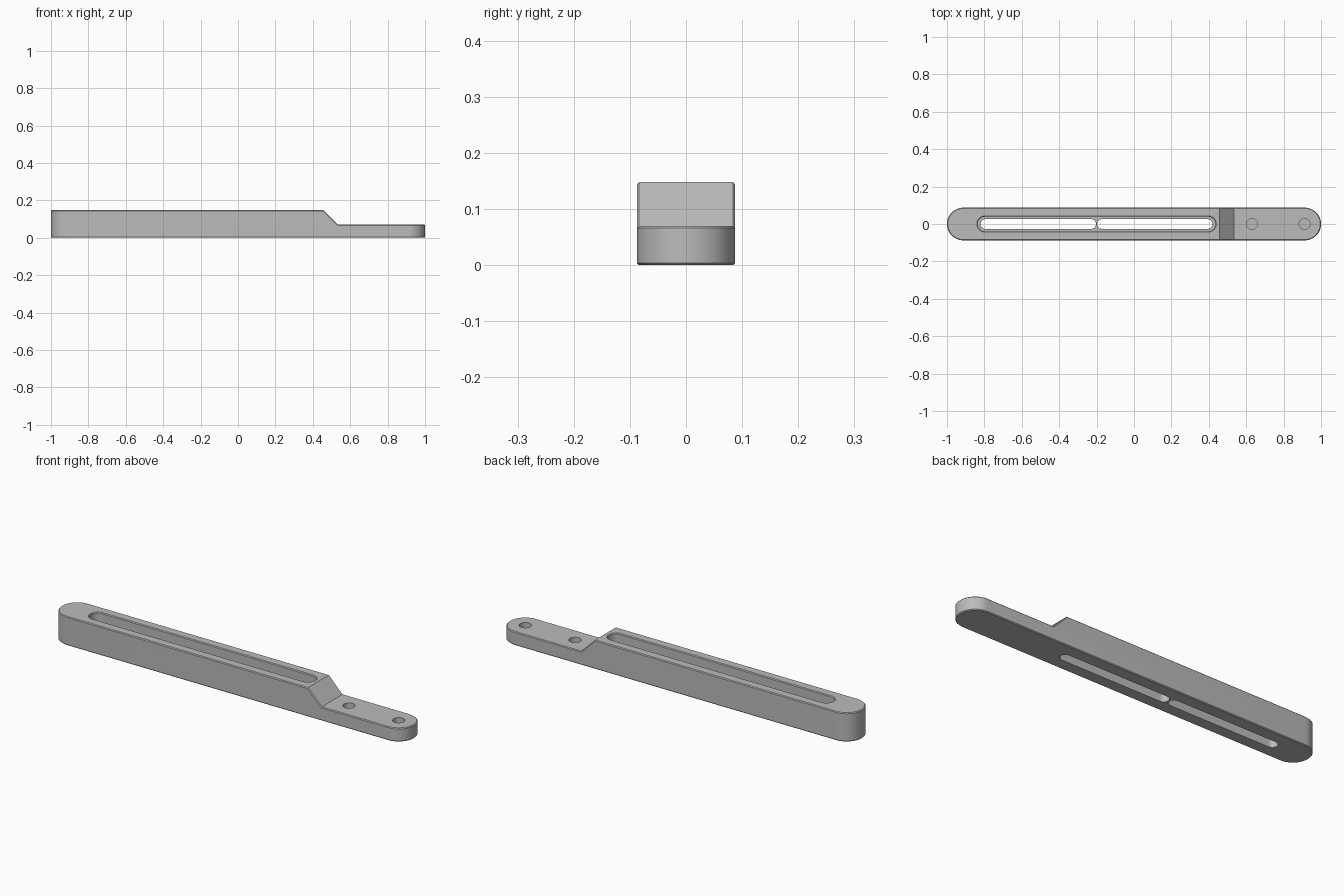
import bpy, bmesh, math
from mathutils import Vector

if "Cube" in bpy.data.objects:
    bpy.data.objects.remove(bpy.data.objects["Cube"], do_unlink=True)

HALF_W, TOP, STEP = 0.0875, 0.148, 0.07
CHAMFER = 0.004

grey = bpy.data.materials.new("plain grey")
grey.use_nodes = True
grey.diffuse_color = (0.5, 0.5, 0.5, 1)
grey.node_tree.nodes["Principled BSDF"].inputs["Base Color"].default_value = (0.5, 0.5, 0.5, 1)


def make_object(name, bm):
    bmesh.ops.recalc_face_normals(bm, faces=bm.faces)
    mesh = bpy.data.meshes.new(name)
    bm.to_mesh(mesh)
    bm.free()
    mesh.materials.append(grey)
    obj = bpy.data.objects.new(name, mesh)
    bpy.context.collection.objects.link(obj)
    return obj


def rounded_bar(name, x0, x1, levels, segments=24):
    """Loft a round-ended bar through (z, radius) levels; the end centres stay fixed."""
    bm = bmesh.new()
    rings = []
    for z, r in levels:
        ring = []
        for cx, start in ((x1, -math.pi / 2), (x0, math.pi / 2)):
            for i in range(segments + 1):
                a = start + math.pi * i / segments
                ring.append(bm.verts.new((cx + r * math.cos(a), r * math.sin(a), z)))
        rings.append(ring)
    n = len(rings[0])
    for low, high in zip(rings, rings[1:]):
        for i in range(n):
            j = (i + 1) % n
            bm.faces.new((low[i], low[j], high[j], high[i]))
    bm.faces.new(rings[0])
    bm.faces.new(rings[-1])
    bmesh.ops.remove_doubles(bm, verts=bm.verts, dist=1e-6)
    return make_object(name, bm)


def cut(target, cutter):
    mod = target.modifiers.new("cut", "BOOLEAN")
    mod.operation, mod.solver, mod.object = "DIFFERENCE", "EXACT", cutter
    bpy.context.view_layer.objects.active = target
    bpy.ops.object.modifier_apply(modifier=mod.name)
    bpy.data.objects.remove(cutter, do_unlink=True)


# Round-ended body
body = rounded_bar("slotted_bar", -1 + HALF_W, 1 - HALF_W, [(0, HALF_W), (TOP, HALF_W)])

# Sloped step down to the thin mounting end
bm = bmesh.new()
profile = [(0.535, STEP), (1.2, STEP), (1.2, 0.3), (0.305, 0.3)]
face = bm.faces.new([bm.verts.new((x, -0.2, z)) for x, z in profile])
side = bmesh.ops.extrude_face_region(bm, geom=[face])
bmesh.ops.translate(bm, vec=Vector((0, 0.4, 0)),
                    verts=[v for v in side["geom"] if isinstance(v, bmesh.types.BMVert)])
cut(body, make_object("step_cutter", bm))

# Chamfer the outline along the top, slope and bottom
bm = bmesh.new()
bm.from_mesh(body.data)
bm.normal_update()
rim = []
for e in bm.edges:
    if len(e.link_faces) == 2:
        nz = sorted(abs(f.normal.z) for f in e.link_faces)
        if nz[0] < 0.01 and nz[1] > 0.5:
            rim.append(e)
bmesh.ops.bevel(bm, geom=rim, offset=CHAMFER, segments=1, affect="EDGES", profile=0.5)
bm.to_mesh(body.data)
bm.free()

# Long pocket with chamfered rim
FLOOR, POCKET_R = 0.05, 0.039
cut(body, rounded_bar("pocket_cutter", -0.797, 0.397, [
    (FLOOR, POCKET_R), (TOP - CHAMFER, POCKET_R), (TOP + 0.01, POCKET_R + CHAMFER + 0.01)]))

# Two through slots in the pocket floor
SLOT_R = 0.026
for x0, x1 in ((-0.82, -0.203), (-0.197, 0.42)):
    cut(body, rounded_bar("slot_cutter", x0 + SLOT_R, x1 - SLOT_R,
                          [(-0.1, SLOT_R), (FLOOR + 0.02, SLOT_R)]))

# Two blind round holes in the mounting end
for x in (0.63, 0.912):
    cut(body, rounded_bar("hole_cutter", x, x, [(0.02, 0.029), (0.12, 0.029)], 16))

# Smooth round walls, crisp edges
bpy.ops.object.select_all(action="DESELECT")
body.select_set(True)
bpy.context.view_layer.objects.active = body
bpy.ops.object.shade_smooth_by_angle(angle=math.radians(30))
